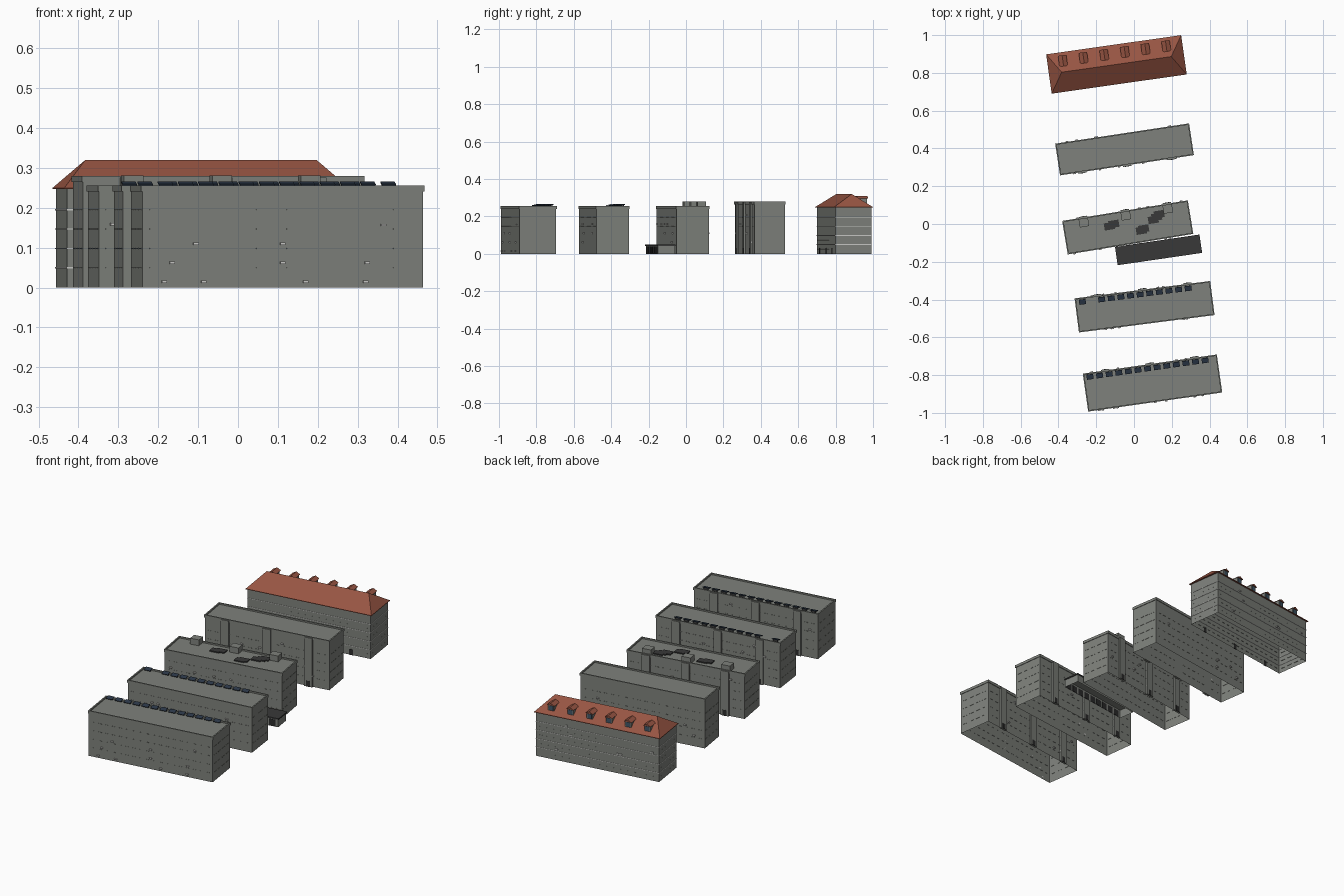
import bpy, bmesh, math, random
from mathutils import Matrix

cube = bpy.data.objects.get("Cube")
if cube:
    bpy.data.objects.remove(cube)
random.seed(4)


def material(name, rgb):
    m = bpy.data.materials.new(name)
    m.use_nodes = True
    color = (*rgb, 1)
    m.diffuse_color = color
    bsdf = next(n for n in m.node_tree.nodes if n.type == 'BSDF_PRINCIPLED')
    bsdf.inputs["Base Color"].default_value = color
    return m


WALL = material("concrete grey", (0.21, 0.22, 0.20))
ROOF = material("terracotta red", (0.31, 0.09, 0.055))
DARK = material("dark roofing", (0.04, 0.04, 0.04))
PANEL = material("solar blue", (0.025, 0.04, 0.065))
LIGHT = material("pale grey", (0.6, 0.6, 0.58))
DOOR = material("door charcoal", (0.025, 0.025, 0.025))
GLASS = material("window blue", (0.05, 0.09, 0.13))


def finish(name, bm, mat, frame):
    bmesh.ops.recalc_face_normals(bm, faces=bm.faces)
    mesh = bpy.data.meshes.new(name)
    bm.to_mesh(mesh)
    bm.free()
    mesh.materials.append(mat)
    obj = bpy.data.objects.new(name, mesh)
    obj.matrix_world = frame
    bpy.context.collection.objects.link(obj)
    return obj


def boxes(name, mat, frame, items, tilt=0):
    """Items are (centre, size) pairs in the building's own frame."""
    bm = bmesh.new()
    for c, s in items:
        m = Matrix.Translation(c) @ Matrix.Rotation(tilt, 4, 'X') @ Matrix.Diagonal((*s, 1))
        bmesh.ops.create_cube(bm, size=1, matrix=m)
    return finish(name, bm, mat, frame)


def rings(name, mat, frame, levels):
    """Stack of rectangles (half x, half y, z), capped on top and open below."""
    bm = bmesh.new()
    prev = None
    for hx, hy, z in levels:
        ring = [bm.verts.new((a * hx, b * hy, z))
                for a, b in ((-1, -1), (1, -1), (1, 1), (-1, 1))]
        if prev:
            for i in range(4):
                j = (i + 1) % 4
                bm.faces.new((prev[i], prev[j], ring[j], ring[i]))
        prev = ring
    bm.faces.new(prev)
    bmesh.ops.remove_doubles(bm, verts=bm.verts, dist=1e-5)
    return finish(name, bm, mat, frame)


def place(x, y, degrees):
    return Matrix.Translation((x, y, 0)) @ Matrix.Rotation(math.radians(degrees), 4, 'Z')


def parapet_shell(name, frame, w, d, h):
    a, b, e = w / 2, d / 2, 0.003
    rings(name + "_shell", WALL, frame,
          [(a - e, b - e, 0), (a - e, b - e, h - 0.015), (a, b, h - 0.015), (a, b, h),
           (a - 0.007, b - 0.007, h), (a - 0.007, b - 0.007, h - 0.008)])


def sills(name, frame, w, d, floors):
    """Rows of shallow window ledges on all four walls."""
    items = []
    for z in floors:
        for side in (-1, 1):
            for i in range(18):
                x = (i - 8.5) * w / 18.6
                items.append(((x, side * (d / 2 - 0.003), z), (0.018, 0.003, 0.002)))
            for i in range(4):
                y = (i - 1.5) * d / 4.4
                items.append(((side * (w / 2 - 0.003), y, z), (0.003, 0.028, 0.002)))
    boxes(name + "_window_sills", WALL, frame, items)


def coolers(name, frame, d, spots, side):
    boxes(name + "_air_conditioners", LIGHT, frame,
          [((x, side * (d / 2 + 0.001), z), (0.013, 0.008, 0.006)) for x, z in spots])


def scatter(w, floors, count):
    return [(random.uniform(-0.45, 0.45) * w, random.choice(floors) + 0.012)
            for _ in range(count)]


def stairs(name, frame, w, d, h, side):
    """Three shallow stair bays with entrance doors."""
    xs = [k * w / 3 for k in (-1, 0, 1)]
    boxes(name + "_stair_bays", WALL, frame,
          [((x, side * (d / 2), h / 2), (0.045, 0.012, h)) for x in xs])
    boxes(name + "_doors", DOOR, frame,
          [((x, side * (d / 2 + 0.006), 0.016), (0.022, 0.002, 0.032)) for x in xs])


FLOORS = [0.05, 0.098, 0.147, 0.195]
FRONT_SPOTS = [(-0.22, 0.11), (0, 0.11), (-0.28, 0.062), (0, 0.062), (0.214, 0.062),
               (-0.3, 0.015), (-0.2, 0.015), (0.058, 0.015), (0.21, 0.015), (0.255, 0.157)]

# Flat-roofed blocks: name, x, y, angle, width, depth, height, stair side
blocks = [("first_block", 0.098, -0.842, 8.1, 0.717, 0.203, 0.256, 1),
          ("second_block", 0.056, -0.438, 7.3, 0.724, 0.182, 0.256, 1),
          ("third_block", -0.033, -0.018, 9.3, 0.674, 0.18, 0.256, 1),
          ("fourth_block", -0.05, 0.395, 8.6, 0.717, 0.17, 0.28, -1)]
frames = {}
for name, x, y, angle, w, d, h, side in blocks:
    f = frames[name] = place(x, y, angle)
    parapet_shell(name, f, w, d, h)
    sills(name, f, w, d, FLOORS)
    stairs(name, f, w, d, h - 0.004, side)
    coolers(name, f, d, FRONT_SPOTS if name == "first_block" else scatter(w, FLOORS, 7), -1)
    coolers(name + "_rear", f, d, scatter(w, FLOORS, 5), 1)

# Solar panels along the rear roof edge
for name, rear, missing in (("first_block", 0.079, ()), ("second_block", 0.067, (1, 12))):
    xs = [-0.323 + 0.0513 * i for i in range(13) if i not in missing]
    boxes(name + "_solar_panels", PANEL, frames[name],
          [((x, rear, 0.261), (0.036, 0.027, 0.003)) for x in xs], math.radians(14))
    boxes(name + "_panel_stands", DARK, frames[name],
          [((x, rear + 0.006, 0.254), (0.028, 0.002, 0.014)) for x in xs])

# Third block: roof huts and dark roofing patches
f = frames["third_block"]
boxes("roof_huts", WALL, f, [((x, 0.063, 0.264), (0.05, 0.045, 0.034)) for x in (-0.225, 0, 0.225)])
boxes("roof_patches", DARK, f,
      [((x, y, 0.251), (0.055, 0.038, 0.006)) for x, y in
       ((-0.095, 0.022), (-0.07, 0.03), (0.068, -0.028), (0.082, -0.02),
        (0.14, 0.018), (0.16, 0.03), (0.175, 0.042))])

# Low shop annex with a dark roof and glazed front
f = place(0.13, -0.137, 8.3)
rings("annex_walls", WALL, f, [(0.222, 0.046, 0), (0.222, 0.046, 0.048)])
rings("annex_roof", DARK, f, [(0.222, 0.046, 0.043), (0.226, 0.049, 0.043), (0.226, 0.049, 0.05)])
boxes("annex_windows", DOOR, f,
      [((-0.19 + 0.0475 * i, -0.0465, 0.021), (0.036, 0.003, 0.036)) for i in range(9)])

# Hip-roofed block at the rear
f = place(-0.093, 0.845, 8.1)
W, D, EAVE, RIDGE = 0.722, 0.21, 0.25, 0.32
rings("hip_block_walls", WALL, f, [(W / 2 - 0.008, D / 2 - 0.008, 0), (W / 2 - 0.008, D / 2 - 0.008, EAVE)])
rings("hip_roof", ROOF, f, [(W / 2 - 0.009, D / 2 - 0.009, EAVE - 0.003), (W / 2, D / 2, EAVE - 0.003),
                            (W / 2, D / 2, EAVE), (0.293, 0, RIDGE)])
sills("hip_block", f, W - 0.012, D - 0.012, [z - 0.025 for z in FLOORS])
coolers("hip_block", f, D - 0.016, scatter(W, FLOORS, 6), 1)
boxes("hip_block_doors", DOOR, f,
      [((k * W / 3, -D / 2 + 0.007, 0.016), (0.022, 0.003, 0.032)) for k in (-1, 0, 1)])

# Pale string courses wrapping the hip-roofed block
bands = []
for z in FLOORS:
    for s in (-1, 1):
        bands.append(((0, s * (D / 2 - 0.008), z), (W - 0.012, 0.004, 0.003)))
        bands.append(((s * (W / 2 - 0.008), 0, z), (0.004, D - 0.012, 0.003)))
boxes("string_courses", LIGHT, f, bands)

# Dormers on the rear slope, each with a small gabled roof
xs = [-0.278 + 0.1105 * i for i in range(6)]
boxes("dormer_walls", WALL, f, [((x, 0.06, 0.28), (0.034, 0.044, 0.036)) for x in xs])
boxes("dormer_windows", GLASS, f, [((x, 0.083, 0.28), (0.024, 0.003, 0.026)) for x in xs])
bm = bmesh.new()
for x in xs:
    ends = [[bm.verts.new((x + dx, y, z)) for dx, z in ((-0.022, 0.296), (0.022, 0.296), (0, 0.308))]
            for y in (0.03, 0.088)]
    for tri in ends:
        bm.faces.new(tri)
    for i in range(3):
        j = (i + 1) % 3
        bm.faces.new((ends[0][i], ends[0][j], ends[1][j], ends[1][i]))
finish("dormer_roofs", bm, ROOF, f)
